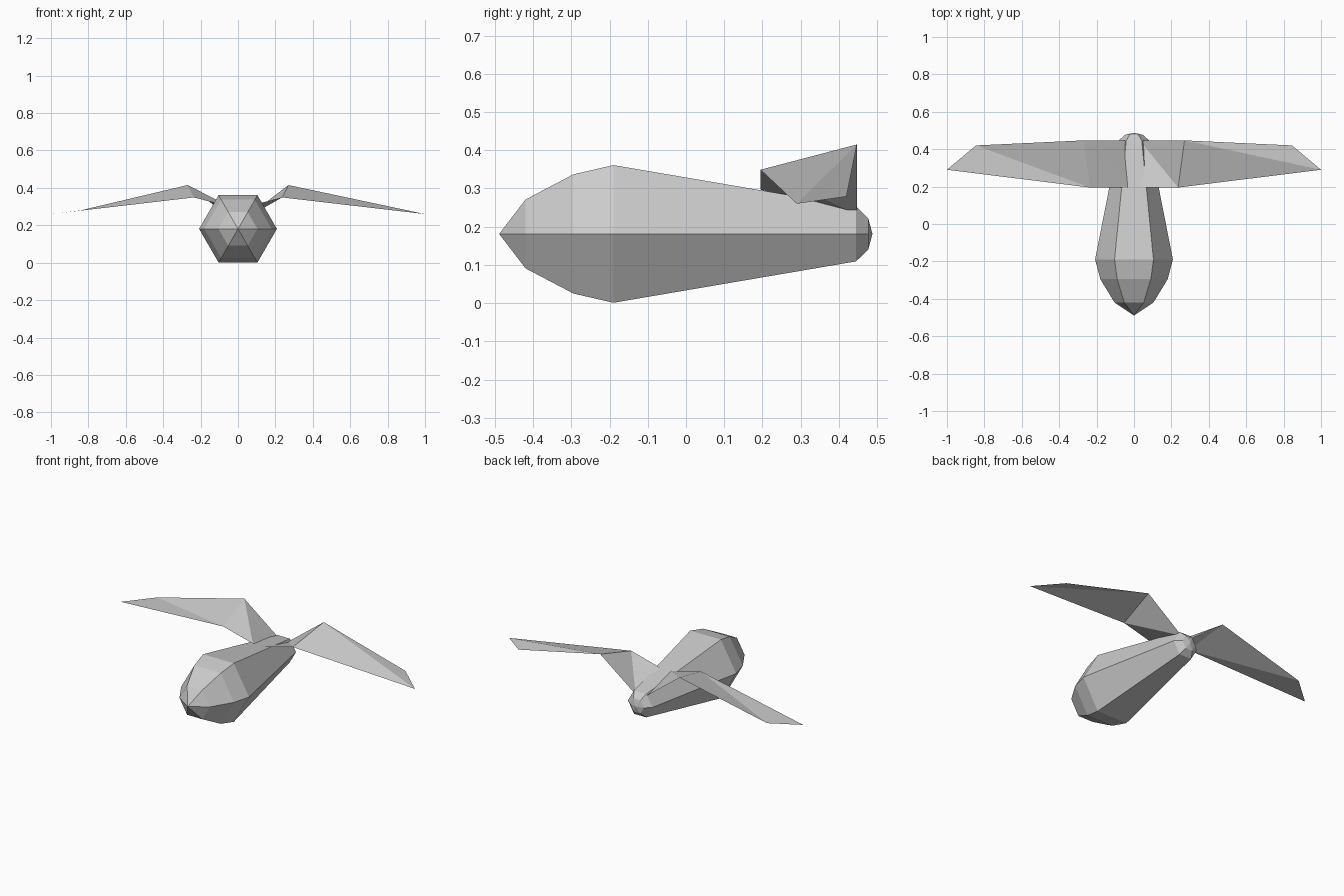
import bpy
import bmesh
from math import cos, sin, radians

cube = bpy.data.objects.get("Cube")
if cube:
    bpy.data.objects.remove(cube, do_unlink=True)

# Single plain grey
grey = bpy.data.materials.new("plain grey")
grey.use_nodes = True
color = (0.6, 0.6, 0.6, 1)
grey.diffuse_color = color
grey.node_tree.nodes["Principled BSDF"].inputs["Base Color"].default_value = color

AXIS_Z = 0.181


def finish(name, bm):
    mesh = bpy.data.meshes.new(name)
    bm.to_mesh(mesh)
    bm.free()
    mesh.materials.append(grey)
    obj = bpy.data.objects.new(name, mesh)
    bpy.context.collection.objects.link(obj)
    return obj


# Body: six-sided lathe along y, closed to a point at nose and tail
def build_body():
    stations = [(-0.42, 0.104), (-0.295, 0.18), (-0.19, 0.208),
                (0.445, 0.083), (0.477, 0.047)]
    bm = bmesh.new()
    rings = [[bm.verts.new((r * cos(radians(60 * i)), y, AXIS_Z + r * sin(radians(60 * i))))
              for i in range(6)] for y, r in stations]
    nose = bm.verts.new((0, -0.489, AXIS_Z))
    tail = bm.verts.new((0, 0.488, AXIS_Z))
    for i in range(6):
        j = (i + 1) % 6
        bm.faces.new((nose, rings[0][i], rings[0][j]))
        bm.faces.new((tail, rings[-1][j], rings[-1][i]))
        for a, b in zip(rings, rings[1:]):
            bm.faces.new((a[i], b[i], b[j], a[j]))
    bmesh.ops.recalc_face_normals(bm, faces=bm.faces)
    return finish("body", bm)


# Wing: thin gull-shaped sheet, root to knee to tip, as (leading, trailing) pairs
def build_wing(name, side):
    sections = [((0.035, 0.195, 0.297), (0.03, 0.447, 0.232)),
                ((0.236, 0.195, 0.349), (0.27, 0.447, 0.415)),
                ((1.0, 0.29, 0.26), (0.845, 0.42, 0.279))]
    bm = bmesh.new()
    pairs = [[bm.verts.new((side * x, y, z)) for x, y, z in pair] for pair in sections]
    for (lead, trail), (next_lead, next_trail) in zip(pairs, pairs[1:]):
        if side > 0:  # the fold runs the opposite way on each wing
            tris = [(lead, next_lead, trail), (next_lead, next_trail, trail)]
        else:
            tris = [(lead, next_trail, next_lead), (lead, trail, next_trail)]
        for tri in tris:
            bm.faces.new(tri)
    for face in bm.faces:
        face.normal_update()
        if face.normal.z < 0:
            face.normal_flip()
    return finish(name, bm)


build_body()
build_wing("left_wing", 1)
build_wing("right_wing", -1)
